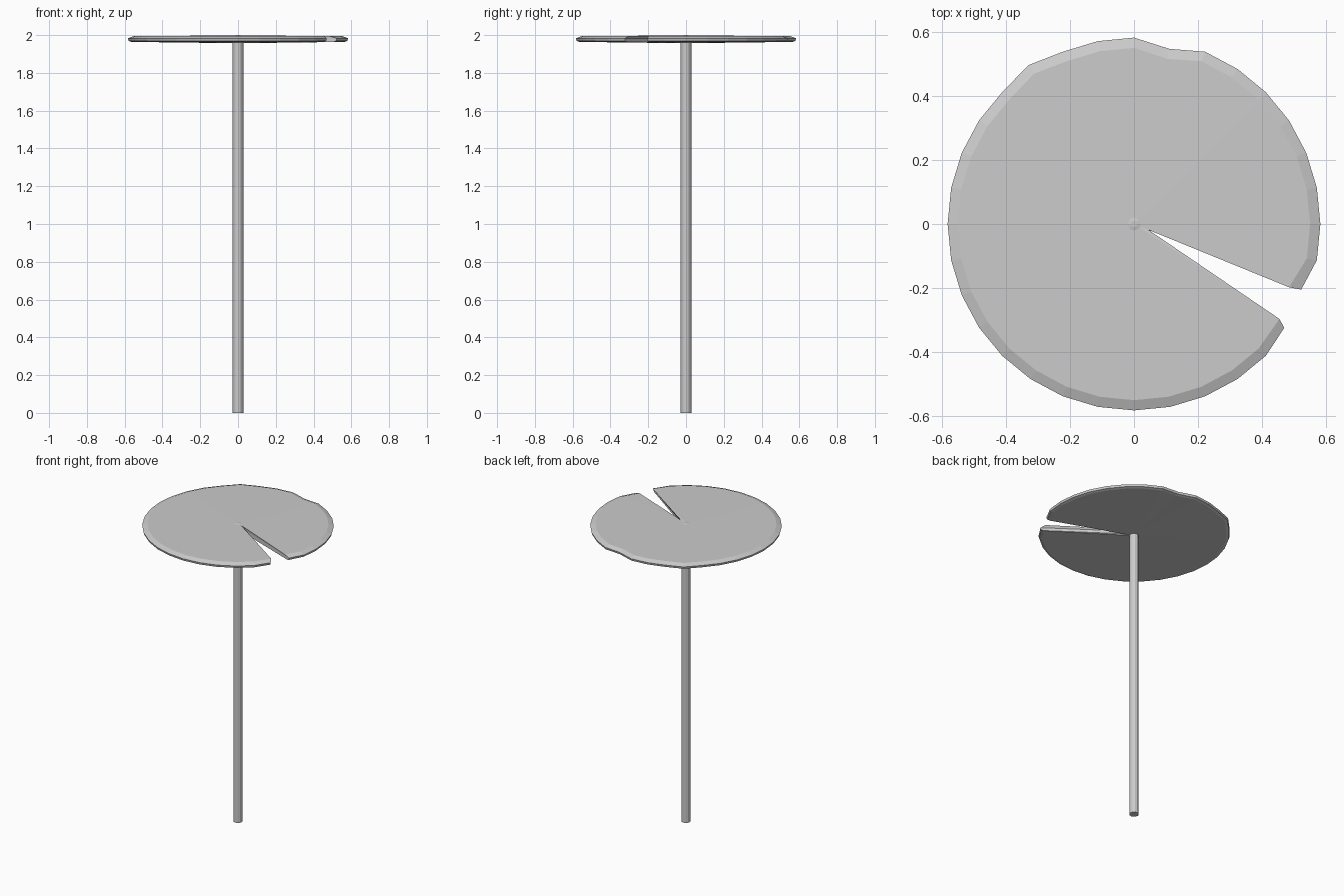
import bpy, bmesh
from math import radians, cos, sin, atan2, hypot

if "Cube" in bpy.data.objects:
    bpy.data.objects.remove(bpy.data.objects["Cube"])

def outline(inset):
    """Rim points, counter-clockwise from one notch corner to the other."""
    pts = []
    for i in range(-2, 30):
        a = radians(11.25 * i)
        x, y = 0.583 * cos(a), 0.583 * sin(a)
        if i == -2:
            x, y = 0.523, -0.205
        elif i == 7:
            x, y = 0.11, 0.548
        elif i == 11:
            x, y = -0.33, 0.497
        elif i == 29:
            x, y = 0.47, -0.325
        k = 1 - inset / hypot(x, y)
        pts.append((x * k, y * k))
    return pts

def add_ring(bm, pts, z, apex):
    return [bm.verts.new((x, y, z)) for x, y in pts + [apex]]

# leaf: notched disc with a chamfered rim
bm = bmesh.new()
top_pts = outline(0.032)
top_pts[0], top_pts[-1] = (0.485, -0.198), (0.455, -0.297)
rings = [
    add_ring(bm, top_pts, 1.995, (0.03, -0.008)),
    add_ring(bm, outline(0), 1.983, (0.035, -0.015)),
    add_ring(bm, outline(0.004), 1.969, (0.035, -0.015)),
    add_ring(bm, outline(0.02), 1.964, (0.035, -0.015)),
]
n = len(rings[0])
for upper, lower in zip(rings, rings[1:]):
    for i in range(n):
        j = (i + 1) % n
        bm.faces.new((upper[i], lower[i], lower[j], upper[j]))
# radial fans close the top and underside
for ring, z in ((rings[0], 1.998), (rings[-1], 1.957)):
    c = bm.verts.new((0, 0, z))
    for i in range(n):
        bm.faces.new((c, ring[i], ring[(i + 1) % n]))
bmesh.ops.recalc_face_normals(bm, faces=bm.faces)
mesh = bpy.data.meshes.new("leaf_pad")
bm.to_mesh(mesh)
bm.free()
leaf = bpy.data.objects.new("leaf_pad", mesh)
bpy.context.collection.objects.link(leaf)

# small raised vein at the centre of the leaf
bpy.ops.mesh.primitive_cone_add(vertices=8, radius1=0.04, radius2=0.01, depth=0.006,
                                location=(0, 0, 1.997))
bpy.context.object.name = "leaf_centre"

# stem
bpy.ops.mesh.primitive_cylinder_add(vertices=12, radius=0.029, depth=1.965,
                                    location=(0, 0, 0.9825))
bpy.context.object.name = "stem"
